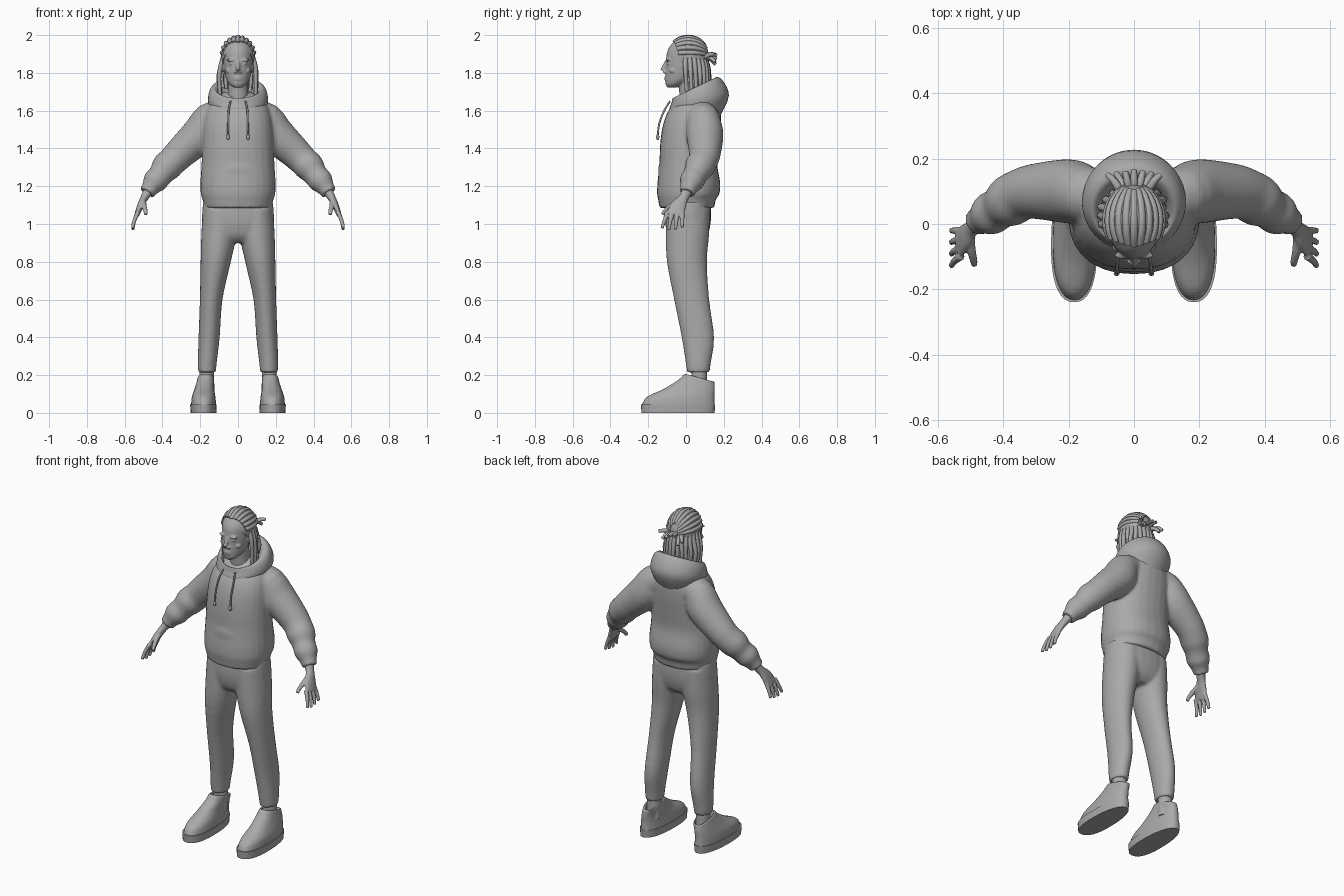
import bpy, bmesh, math, random
from mathutils import Vector, Matrix

random.seed(4)
if "Cube" in bpy.data.objects:
    bpy.data.objects.remove(bpy.data.objects["Cube"])

GREY = (0.4, 0.4, 0.4, 1)
clay = bpy.data.materials.new("plain grey")
clay.use_nodes = True
clay.diffuse_color = GREY
clay.node_tree.nodes["Principled BSDF"].inputs["Base Color"].default_value = GREY


def spline(rings, steps):
    """Smoothly interpolate rings with a Catmull-Rom spline."""
    pts = [list(r) + [0] * (6 - len(r)) for r in rings]
    pts = [pts[0]] + pts + [pts[-1]]
    out = []
    for a, b, c, d in zip(pts, pts[1:], pts[2:], pts[3:]):
        for s in range(steps):
            t = s / steps
            out.append([q + t / 2 * (r - p + t * (2 * p - 5 * q + 4 * r - s4
                        + t * (3 * (q - r) + s4 - p)))
                        for p, q, r, s4 in zip(a, b, c, d)])
    return out + [pts[-1]]


def loft(bm, rings, side=1, along=None, n=28, steps=4, square=1.0, taper=0.0):
    """Skin rings (x, y, z, radius, radius, tilt); 'along' turns them to the path."""
    rows = spline(rings, steps)
    loops = []
    for i, (x, y, z, ru, rv, tilt) in enumerate(rows):
        if along:
            t = Vector(rows[min(i + 1, len(rows) - 1)][:3]) - Vector(rows[max(i - 1, 0)][:3])
            t.normalize()
            v = (along - t * along.dot(t)).normalized()
            u = v.cross(t)
        else:
            u = Vector((1, 0, 0))
            v = Vector((0, math.cos(tilt), math.sin(tilt)))
        loop = []
        for k in range(n):
            c, s = math.cos(math.tau * k / n), math.sin(math.tau * k / n)
            cu = math.copysign(abs(c) ** square, c) * (1 - taper * s)
            sv = math.copysign(abs(s) ** square, s)
            p = Vector((x, y, z)) + u * (ru * cu) + v * (rv * sv)
            loop.append(bm.verts.new((p.x * side, p.y, p.z)))
        loops.append(loop)
    for lo, hi in zip(loops, loops[1:]):
        for k in range(n):
            j = (k + 1) % n
            bm.faces.new((lo[k], lo[j], hi[j], hi[k]))
    bm.faces.new(loops[0])
    bm.faces.new(loops[-1])


def tube(bm, points, r0, r1, side=1, n=8, steps=3, axis=(1, 0, 0)):
    """Round strand whose radius runs from r0 to r1."""
    last = len(points) - 1
    rings = [(*p, *[r0 + (r1 - r0) * i / last] * 2) for i, p in enumerate(points)]
    loft(bm, rings, side, Vector(axis), n, steps)


def blob(bm, loc, size):
    mat = Matrix.Translation(loc) @ Matrix.Diagonal((*size, 1))
    return bmesh.ops.create_uvsphere(bm, u_segments=24, v_segments=16, radius=1, matrix=mat)["verts"]


def finish(bm, name, voxel=0, soften=3):
    """Make the object; a voxel size fuses its pieces into one skin."""
    bmesh.ops.recalc_face_normals(bm, faces=bm.faces)
    mesh = bpy.data.meshes.new(name)
    bm.to_mesh(mesh)
    bm.free()
    mesh.materials.append(clay)
    ob = bpy.data.objects.new(name, mesh)
    bpy.context.collection.objects.link(ob)
    bpy.ops.object.select_all(action="DESELECT")
    ob.select_set(True)
    bpy.context.view_layer.objects.active = ob
    if voxel:
        fuse = ob.modifiers.new("fuse", "REMESH")
        fuse.mode, fuse.voxel_size, fuse.use_smooth_shade = "VOXEL", voxel, True
        relax = ob.modifiers.new("relax", "SMOOTH")
        relax.factor, relax.iterations = 0.5, soften
    else:
        bpy.ops.object.shade_smooth_by_angle(angle=math.radians(50))
    return ob


Y = Vector((0, 1, 0))
SIDES = (1, -1)

# Hoodie: torso, sleeves and a soft pouch
bm = bmesh.new()
loft(bm, [(0, .005, 1.085, .178, .145), (0, .005, 1.13, .188, .153), (0, .012, 1.16, .197, .165),
          (0, .015, 1.22, .199, .166), (0, .012, 1.32, .193, .153), (0, .018, 1.42, .19, .155),
          (0, .03, 1.52, .185, .153), (0, .045, 1.6, .168, .138), (0, .06, 1.66, .13, .1),
          (0, .07, 1.7, .07, .06)], square=0.9)
sleeve = [(.08, .08, 1.57, .08), (.15, .09, 1.555, .088), (.2, .1, 1.475, .098),
          (.3, .1, 1.38, .085), (.345, .09, 1.335, .079), (.38, .07, 1.3, .079),
          (.41, .05, 1.26, .065), (.44, .03, 1.225, .065), (.465, .015, 1.19, .047),
          (.482, .005, 1.165, .042)]
for s in SIDES:
    loft(bm, [(*r, r[-1]) for r in sleeve], s, Y)
blob(bm, (0, -.09, 1.28), (.12, .058, .085))
finish(bm, "hoodie", 0.009, 4)

# Hood lying open behind the neck
bm = bmesh.new()
loft(bm, [(0, .065, 1.56, .12, .12, .15), (0, .07, 1.64, .157, .162, .25), (0, .058, 1.7, .152, .148, .42),
          (0, .045, 1.722, .128, .128, .45), (0, .035, 1.7, .108, .108, .45), (0, .03, 1.65, .085, .085, .4)],
     n=40)
finish(bm, "hood")

# Drawstrings with knotted ends
bm = bmesh.new()
for s in SIDES:
    tube(bm, [(.04, -.085, 1.65), (.05, -.115, 1.6), (.052, -.142, 1.53), (.053, -.15, 1.46)],
         .005, .005, s)
    blob(bm, (.053 * s, -.15, 1.46), (.009, .009, .015))
finish(bm, "drawstrings")

# Trousers: hips fused with two legs
bm = bmesh.new()
loft(bm, [(0, .01, 1.12, .185, .12), (0, .01, 1.02, .19, .122), (0, .01, .94, .17, .105),
          (0, .01, .9, .1, .07)], square=0.85)
for s in SIDES:
    loft(bm, [(.095, .01, 1.08, .09, .115), (.1, .008, .95, .094, .115), (.118, .005, .8, .08, .106),
              (.142, .03, .6, .06, .093), (.153, .063, .4, .056, .086), (.163, .065, .26, .05, .066),
              (.164, .065, .215, .047, .06)], s)
finish(bm, "trousers", 0.009, 5)

# Socks and shoes
for s, which in zip(SIDES, ("left", "right")):
    bm = bmesh.new()
    loft(bm, [(.165, .07, .1, .04, .042), (.165, .07, .25, .038, .04)], s)
    finish(bm, which + "_sock")
    bm = bmesh.new()
    loft(bm, [(.183, -.042, 0, .068, .193), (.183, -.042, .045, .07, .197)], s,
         n=40, steps=2, square=0.85, taper=.1)
    finish(bm, which + "_sole")
    bm = bmesh.new()
    loft(bm, [(.182, -.04, .045, .066, .192), (.182, -.028, .085, .062, .178), (.178, .02, .13, .051, .132),
              (.172, .055, .165, .046, .096, -.1), (.17, .07, .184, .042, .081, -.25),
              (.169, .07, .18, .035, .068, -.25), (.167, .07, .13, .032, .055, -.1)],
         s, n=40, square=0.88, taper=.08)
    finish(bm, which + "_shoe")

# Hands: palm, four fingers and thumb
for s, which in zip(SIDES, ("left", "right")):
    bm = bmesh.new()
    loft(bm, [(.465, .015, 1.19, .03, .032), (.495, -.012, 1.14, .021, .026),
              (.515, -.038, 1.1, .018, .04), (.535, -.06, 1.05, .013, .046)], s, Y)
    for i in range(4):
        y = -.098 + .026 * i
        tip = -.128 + .036 * i
        drop = .965 + .01 * abs(i - 1.3)
        tube(bm, [(.528, y, 1.065), (.548, (y + tip) / 2, 1.02), (.558, tip, drop)], .013, .009, s, axis=Y)
    tube(bm, [(.502, -.035, 1.12), (.497, -.08, 1.095), (.49, -.11, 1.07), (.488, -.125, 1.05)],
         .016, .01, s)
    finish(bm, which + "_hand", 0.0045, 2)

# Head with neck and facial features
bm = bmesh.new()
loft(bm, [(0, -.075, 1.722, .02, .022), (0, -.058, 1.74, .045, .05), (0, -.03, 1.775, .064, .08),
          (0, -.012, 1.82, .074, .096), (0, -.003, 1.87, .079, .103), (0, 0, 1.92, .077, .097),
          (0, 0, 1.96, .055, .07), (0, 0, 1.985, .02, .03)])
loft(bm, [(0, .035, 1.6, .064, .066), (0, .02, 1.7, .054, .056), (0, .01, 1.79, .052, .055)])
tube(bm, [(0, -.1, 1.865), (0, -.115, 1.835), (0, -.124, 1.812)], .009, .013)
for z, thick in ((1.776, .007), (1.766, .008)):
    blob(bm, (0, -.101, z), (.025, .013, thick))
blob(bm, (0, -.085, 1.737), (.024, .019, .014))
for s in SIDES:
    blob(bm, (.013 * s, -.112, 1.805), (.01, .011, .009))
    blob(bm, (.034 * s, -.096, 1.868), (.026, .011, .008))
    blob(bm, (.033 * s, -.09, 1.848), (.014, .012, .007))
    blob(bm, (.045 * s, -.067, 1.812), (.022, .022, .016))
    blob(bm, (.08 * s, .005, 1.835), (.009, .02, .032))
finish(bm, "head", 0.0045, 2)

# Hair cap cut along a slanted hairline
bm = bmesh.new()
blob(bm, (0, .012, 1.89), (.09, .108, .106))
cut = bmesh.ops.bisect_plane(bm, geom=bm.verts[:] + bm.edges[:] + bm.faces[:], plane_co=(0, -.075, 1.915),
                             plane_no=(0, -.75, -.65), clear_outer=True)
bmesh.ops.edgeloop_fill(bm, edges=[e for e in cut["geom_cut"] if isinstance(e, bmesh.types.BMEdge)])
finish(bm, "hair_cap")

# Locks swept from the hairline over the crown
bm = bmesh.new()
for k in range(-5, 6):
    a = k * .28
    arc = [.75 + abs(a) * .22 + i * .3 for i in range(7)]
    tube(bm, [(.086 * math.sin(a) * math.sin(t), .012 - .104 * math.cos(t),
               1.89 + .1 * math.cos(a) * math.sin(t)) for t in arc], .013, .011)

# Hanging locks around the sides and back
for k in range(15):
    a = math.radians(-8 + 14 * k)
    c, d = math.cos(a), math.sin(a)
    flare = random.uniform(.09, .112)
    low = random.uniform(1.67, 1.71) + .03 * d
    tube(bm, [(.078 * c, .01 + .09 * d, 1.88), (.093 * c, .012 + .105 * d, 1.83),
              (flare * c, .015 + .108 * d, 1.77), (.095 * c, .02 + .1 * d, low)], .014, .01)

# Short tied ends sticking out behind
for k in range(-3, 4):
    lift = random.uniform(-.03, .03)
    tube(bm, [(.012 * k, .09, 1.88), (.02 * k, .13, 1.885 + lift / 2), (.027 * k, .165 - .005 * abs(k), 1.87 + lift)],
         .014, .009)
finish(bm, "hair_locks")
